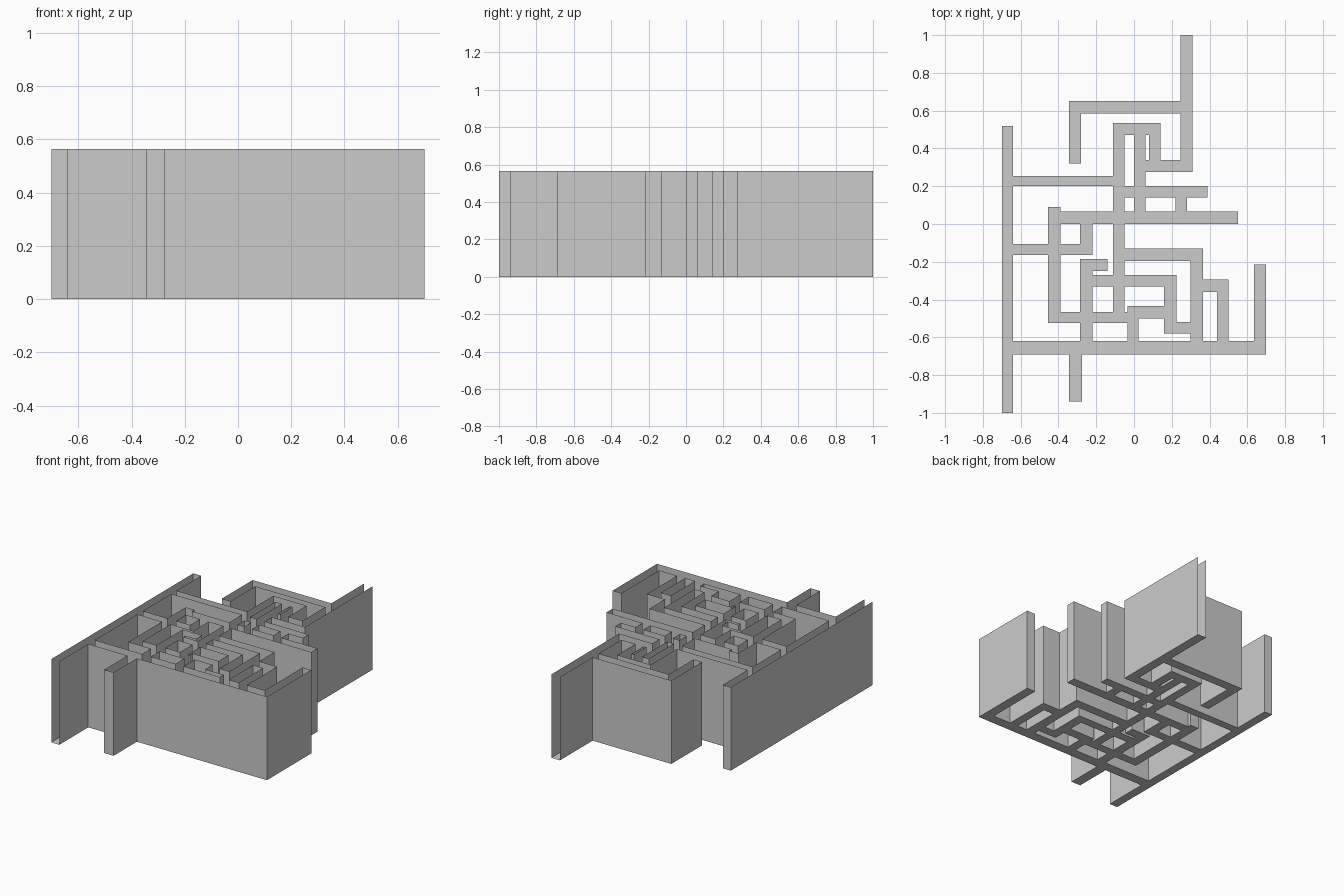
import bpy, bmesh

HEIGHT = 0.565

# Runs along x: (x0, x1, y0, y1)
rows = [
    (-0.345, 0.31, 0.585, 0.65), (-0.11, 0.14, 0.47, 0.535),
    (0.00, 0.31, 0.275, 0.34), (-0.70, -0.05, 0.20, 0.255),
    (-0.11, 0.39, 0.14, 0.20), (-0.455, 0.55, 0.00, 0.065),
    (-0.70, -0.22, -0.165, -0.105), (-0.11, 0.365, -0.195, -0.13),
    (-0.285, -0.14, -0.25, -0.185), (-0.285, 0.225, -0.33, -0.27),
    (0.30, 0.50, -0.36, -0.295), (-0.035, 0.225, -0.50, -0.435),
    (-0.455, -0.035, -0.525, -0.465), (0.16, 0.365, -0.58, -0.52),
    (-0.70, 0.70, -0.69, -0.62),
]
# Runs along y: (x0, x1, y0, y1)
columns = [
    (-0.70, -0.64, -1.0, 0.52), (0.245, 0.31, 0.275, 1.0),
    (-0.345, -0.28, 0.32, 0.65), (-0.11, -0.05, -0.525, 0.535),
    (0.00, 0.06, 0.00, 0.535), (0.08, 0.14, 0.275, 0.535),
    (0.22, 0.28, 0.00, 0.20), (-0.455, -0.39, -0.525, 0.09),
    (-0.285, -0.22, -0.165, 0.065), (-0.285, -0.22, -0.69, -0.185),
    (0.30, 0.365, -0.69, -0.13), (0.44, 0.50, -0.69, -0.295),
    (0.16, 0.225, -0.58, -0.27), (-0.035, 0.025, -0.69, -0.435),
    (0.635, 0.70, -0.69, -0.215), (-0.345, -0.275, -0.94, -0.62),
]
rects = rows + columns
xs = sorted({v for r in rects for v in r[:2]})
ys = sorted({v for r in rects for v in r[2:]})

# Floor of the channels: one cell per covered grid square
bm = bmesh.new()
verts = {}


def vert(x, y):
    if (x, y) not in verts:
        verts[x, y] = bm.verts.new((x, y, 0))
    return verts[x, y]


for xa, xb in zip(xs, xs[1:]):
    for ya, yb in zip(ys, ys[1:]):
        cx, cy = (xa + xb) / 2, (ya + yb) / 2
        if any(a < cx < b and c < cy < d for a, b, c, d in rects):
            # wound to face downwards
            bm.faces.new([vert(xa, ya), vert(xa, yb), vert(xb, yb), vert(xb, ya)])

# Thin side walls on the outline; the two outermost channel ends stay open
outline = [e for e in bm.edges if e.is_boundary
           and not all(abs(v.co.y) > 0.999 for v in e.verts)]
raised = bmesh.ops.extrude_edge_only(bm, edges=outline)["geom"]
bmesh.ops.translate(bm, vec=(0, 0, HEIGHT),
                    verts=[g for g in raised if isinstance(g, bmesh.types.BMVert)])
bmesh.ops.recalc_face_normals(bm, faces=bm.faces)
down = [f for f in bm.faces if abs(f.normal.z) > 0.9]
if down[0].normal.z > 0:
    bmesh.ops.reverse_faces(bm, faces=bm.faces)

# Merge the coplanar strips of each wall
bmesh.ops.dissolve_limit(bm, angle_limit=0.01, verts=bm.verts, edges=bm.edges)

mesh = bpy.data.meshes.new("maze_walls")
bm.to_mesh(mesh)
bm.free()
maze = bpy.data.objects.new("maze_walls", mesh)
bpy.context.collection.objects.link(maze)
